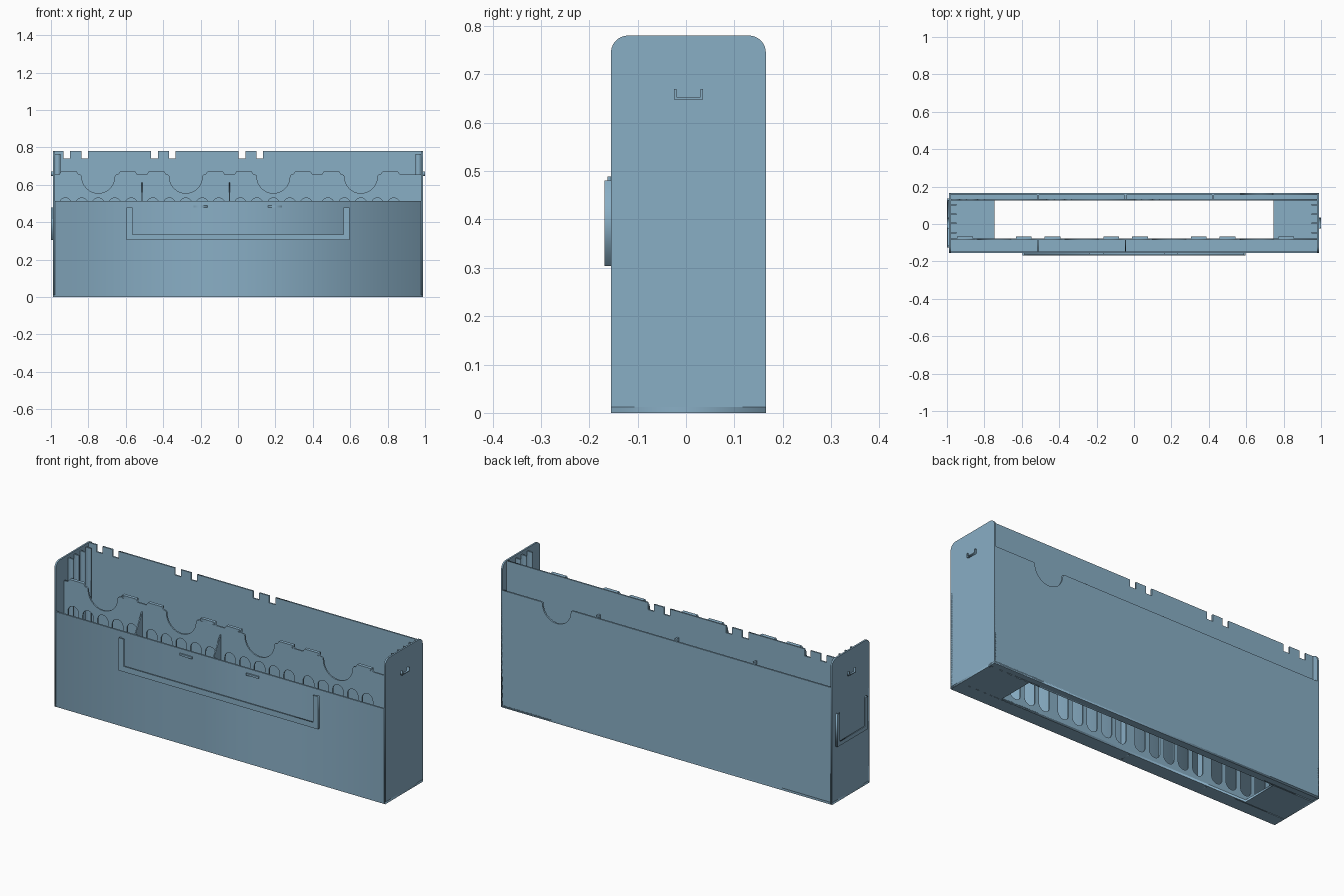
import bpy, math
from mathutils import Matrix

if "Cube" in bpy.data.objects:
    bpy.data.objects.remove(bpy.data.objects["Cube"], do_unlink=True)

mat = bpy.data.materials.new("steel blue")
mat.use_nodes = True
BLUE = (0.25, 0.425, 0.56, 1)
mat.diffuse_color = BLUE
mat.node_tree.nodes["Principled BSDF"].inputs["Base Color"].default_value = BLUE

W, FRONT, BACK, T = 0.988, -0.155, 0.165, 0.009
BAY = 0.468
NOTCHES = [-0.747 + BAY * i for i in range(4)]
EDGES = [c + BAY / 2 for c in NOTCHES[:3]]
# Local axes of a flat profile laid along the width, depth or floor
FACING = {
    "y": Matrix(((1, 0, 0, 0), (0, 0, -1, 0), (0, 1, 0, 0), (0, 0, 0, 1))),
    "x": Matrix(((0, 0, 1, 0), (1, 0, 0, 0), (0, 1, 0, 0), (0, 0, 0, 1))),
    "z": Matrix.Identity(4),
}


def add_object(name, mesh):
    mesh.materials.clear()
    mesh.materials.append(mat)
    obj = bpy.data.objects.new(name, mesh)
    bpy.context.collection.objects.link(obj)
    return obj


def plate(name, loops, facing, lo, hi):
    """Extrude closed outlines (first outer, then holes) from lo to hi."""
    curve = bpy.data.curves.new(name, "CURVE")
    curve.dimensions = "2D"
    curve.fill_mode = "BOTH"
    curve.extrude = (hi - lo) / 2
    for loop in loops:
        spline = curve.splines.new("POLY")
        spline.points.add(len(loop) - 1)
        for p, (a, b) in zip(spline.points, loop):
            p.co = (a, b, 0, 1)
        spline.use_cyclic_u = True
    temp = bpy.data.objects.new("temp", curve)
    bpy.context.collection.objects.link(temp)
    bpy.context.view_layer.update()
    graph = bpy.context.evaluated_depsgraph_get()
    mesh = bpy.data.meshes.new_from_object(temp.evaluated_get(graph))
    bpy.data.objects.remove(temp)
    mid = (lo + hi) / 2
    mesh.transform(FACING[facing] @ Matrix.Translation((0, 0, -mid if facing == "y" else mid)))
    return add_object(name, mesh)


def rect(a0, a1, b0, b1):
    return [(a0, b0), (a1, b0), (a1, b1), (a0, b1)]


def box(name, x0, x1, y0, y1, z0, z1):
    return plate(name, [rect(x0, x1, y0, y1)], "z", z0, z1)


def arc(cx, cz, r, start, end, n=16):
    angles = [math.radians(start + (end - start) * i / n) for i in range(n + 1)]
    return [(cx + r * math.cos(a), cz + r * math.sin(a)) for a in angles]


def capsule(cx, r, z0, z1):
    return arc(cx, z1 - r, r, 0, 180) + arc(cx, z0 + r, r, 180, 360)


def scoop(cx, top, r, lip):
    """Half-round finger notch with softened shoulders."""
    left = arc(cx - r - lip, top - lip, lip, 90, 0, 4)
    right = arc(cx + r + lip, top - lip, lip, 180, 90, 4)
    return left + arc(cx, top - lip, r, 180, 360)[1:-1] + right


# Floor with its long opening
plate("floor", [rect(-W, W, FRONT, BACK), rect(-0.745, 0.745, -0.078, 0.125)], "z", 0, 0.012)

# End panels with rounded top corners
R, TOP = 0.035, 0.78
end = [(FRONT, 0), (BACK, 0)] + arc(BACK - R, TOP - R, R, 0, 90, 10) + arc(FRONT + R, TOP - R, R, 90, 180, 10)
plate("left_end", [end], "x", W - T, W)
plate("right_end", [end], "x", -W, T - W)

# Low front wall
box("front_wall", -W, W, FRONT, FRONT + T, 0, 0.513)

# Inner front wall: scoops, raised tabs and rows of rounded slots
LEVEL, TAB = 0.655, 0.67
outline = [(-W + T, 0), (-W + T, LEVEL)]


def tab(cx):
    return [(cx - 0.052, LEVEL), (cx - 0.042, TAB), (cx + 0.042, TAB), (cx + 0.052, LEVEL)]


for c in NOTCHES:
    outline += tab(c - 0.157) + scoop(c, LEVEL, 0.088, 0.012) + tab(c + 0.157)
outline += [(W - T, LEVEL), (W - T, 0)]
slots = [capsule(c + 0.088 * k, 0.032, 0.035, 0.53) for c in NOTCHES for k in range(-2, 3)]
plate("inner_front_wall", [outline] + slots, "y", -0.086, -0.078)
for c in NOTCHES:
    for side in (-1, 1):
        x = c + side * 0.157
        box("wall_tab", x - 0.042, x + 0.042, -0.086, -0.068, LEVEL, TAB)

# Tall back wall with pairs of square notches
tall = [(-W + T, 0), (-W + T, TOP)]
for c in NOTCHES[:3]:
    for x in (c - 0.168, c - 0.072):
        tall += [(x - 0.018, TOP), (x - 0.018, 0.742), (x + 0.018, 0.742), (x + 0.018, TOP)]
tall += [(W - T, TOP), (W - T, 0)]
plate("tall_back_wall", [tall], "y", 0.125, 0.133)

# Outer back wall with one finger scoop
RIM = 0.632
rear = [(-W, 0), (-W, RIM)] + scoop(NOTCHES[3], RIM, 0.085, 0.008) + [(W, RIM), (W, 0)]
plate("outer_back_wall", [rear], "y", BACK - T, BACK)

# Dividers in the back and front pockets
for x in EDGES:
    box("back_divider", x - 0.005, x + 0.005, 0.13, BACK - T, 0, RIM + 0.008)
for x in EDGES[:2]:
    fin = [(FRONT + T, 0), (-0.082, 0), (-0.082, 0.62), (FRONT + T, 0.513)]
    plate("front_divider", [fin], "x", x - 0.003, x + 0.003)

# Vertical guide ribs inside both ends
for side in (-1, 1):
    x0, x1 = sorted((side * (W - T), side * 0.95))
    for y in (-0.047, 0.003, 0.053, 0.103):
        box("guide_rib", x0, x1, y - 0.004, y + 0.004, 0, 0.765)


def holder(name, facing, a0, a1, z0, z1, surface, out, rail, lip):
    """U-shaped card holder: outer rails carrying an overhanging lip."""
    def u_shape(w):
        return [(a0, z0), (a1, z0), (a1, z1), (a1 - w, z1), (a1 - w, z0 + w),
                (a0 + w, z0 + w), (a0 + w, z1), (a0, z1)]
    step = surface + (out - surface) * 0.55
    for part, w, d0, d1 in (("rail", rail, surface, step), ("lip", lip, step, out)):
        plate(name + "_" + part, [u_shape(w)], facing, min(d0, d1), max(d0, d1))


# Label holders on the front and on one end, small clips on both ends
holder("front_label", "y", -0.595, 0.595, 0.304, 0.48, FRONT, -0.168, 0.012, 0.03)
holder("end_label", "x", -0.125, 0.135, 0.304, 0.48, -W, -1.0, 0.01, 0.022)
for side in (-1, 1):
    holder("end_clip", "x", -0.025, 0.035, 0.648, 0.67, side * W, side * 0.999, 0.003, 0.005)
for x in (-0.2, 0.198):
    box("label_catch", x - 0.037, x + 0.037, -0.162, FRONT, 0.478, 0.489)
